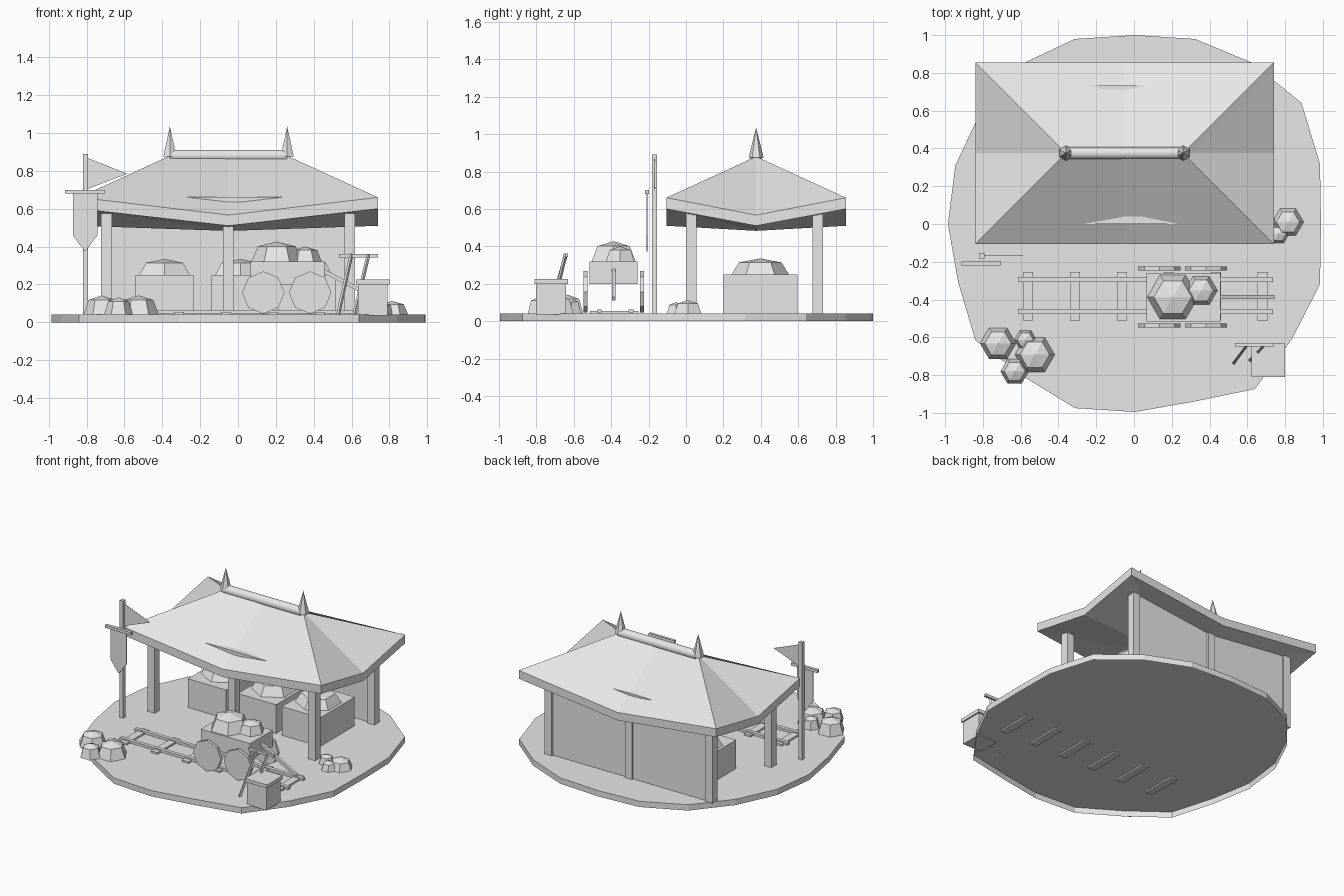
import bpy, bmesh, math
from mathutils import Vector

if "Cube" in bpy.data.objects:
    bpy.data.objects.remove(bpy.data.objects["Cube"])

mat = bpy.data.materials.new("light_grey")
mat.diffuse_color = (0.8, 0.8, 0.8, 1)
mat.use_nodes = True
mat.node_tree.nodes["Principled BSDF"].inputs["Base Color"].default_value = mat.diffuse_color
SHIFT = Vector((0.005, 0, 0))  # centres the whole model


def mesh(name, verts, faces, fix=True):
    bm = bmesh.new()
    vs = [bm.verts.new(Vector(v) + SHIFT) for v in verts]
    for f in faces:
        bm.faces.new([vs[i] for i in f])
    if fix:
        bmesh.ops.recalc_face_normals(bm, faces=bm.faces)
    me = bpy.data.meshes.new(name)
    bm.to_mesh(me)
    bm.free()
    me.materials.append(mat)
    ob = bpy.data.objects.new(name, me)
    bpy.context.collection.objects.link(ob)
    return ob


def prism(name, low, high, bottom=True):
    """Solid joining two rings with the same number of points."""
    n = len(low)
    faces = [(i, (i + 1) % n, n + (i + 1) % n, n + i) for i in range(n)]
    faces.append(tuple(range(n, 2 * n)))
    if bottom:
        faces.append(tuple(reversed(range(n))))
    return mesh(name, list(low) + list(high), faces, fix=bottom)


def box(name, x0, x1, y0, y1, z0, z1):
    ring = [(x0, y0), (x1, y0), (x1, y1), (x0, y1)]
    return prism(name, [(x, y, z0) for x, y in ring], [(x, y, z1) for x, y in ring])


def bar(name, a, b, r, n=4, turn=math.pi / 4):
    """Straight rod between two points."""
    a, b = Vector(a), Vector(b)
    q = (b - a).to_track_quat('Z', 'Y')
    ring = [q @ Vector((r * math.cos(turn + i * math.tau / n),
                        r * math.sin(turn + i * math.tau / n), 0)) for i in range(n)]
    return prism(name, [a + p for p in ring], [b + p for p in ring])


def dome(name, x, y, z, r, h, turn=0.0, n=6):
    """Low-poly lump: wide base ring, smaller shoulder ring, apex."""
    vs = []
    for rr, zz in ((r, z), (r * 0.74, z + h * 0.76)):
        vs += [(x + rr * math.cos(turn + i * math.tau / n),
                y + rr * math.sin(turn + i * math.tau / n), zz) for i in range(n)]
    vs.append((x, y, z + h))
    fs = [tuple(range(n))]
    for i in range(n):
        j = (i + 1) % n
        fs += [(i, j, n + j, n + i), (n + i, n + j, 2 * n)]
    return mesh(name, vs, fs)


# Ground slab: uneven 20-sided disc with a skirt, open underneath
radii = [0.985, 1.03, 1.09, 1.055, 1.03, 1.0, 1.03, 1.04, 1.01, 1.0,
         0.99, 0.985, 1.045, 1.0, 1.025, 0.995, 0.99, 1.08, 1.03, 1.03]
disc = [(r * math.cos(i * math.tau / 20), r * math.sin(i * math.tau / 20))
        for i, r in enumerate(radii)]
prism("ground_slab", [(x, y, 0) for x, y in disc], [(x, y, 0.042) for x, y in disc],
      bottom=False)

# Posts, back wall and eave beams
for x in (-0.729, -0.085, 0.557):
    for y in (0.0, 0.676):
        box("post", x, x + 0.057, y, y + 0.057, 0.042, 0.6 if x != -0.085 else 0.52)
box("back_wall", -0.70, 0.59, 0.695, 0.72, 0.042, 0.57)
for y in (0.0, 0.678):
    box("eave_beam", -0.725, 0.615, y, y + 0.055, 0.60, 0.661)

# Hipped roof with sagging eaves: 8 rim points, ridge above, keel point below
cx, cy, hx, hy = -0.055, 0.375, 0.79, 0.48
rim = [(-1, -1), (0, -1), (1, -1), (1, 0), (1, 1), (0, 1), (-1, 1), (-1, 0)]
verts = []
for corner, mid in ((0.66, 0.567), (0.60, 0.51)):
    verts += [(cx + sx * hx, cy + sy * hy, corner if sx * sy else mid) for sx, sy in rim]
verts += [(cx - 0.31, cy, 0.88), (cx, cy, 0.88), (cx + 0.31, cy, 0.88), (cx, cy, 0.483)]
L, M, R, K = 16, 17, 18, 19
faces = [(0, 1, M, L), (1, 2, R, M), (2, 3, R), (3, 4, R),
         (4, 5, M, R), (5, 6, L, M), (6, 7, L), (7, 0, L)]
for i in range(8):
    j = (i + 1) % 8
    faces += [(i, 8 + i, 8 + j, j), (8 + j, 8 + i, K)]
mesh("roof", verts, faces, fix=False)

# Ridge roll and end spikes
ridge = bar("ridge_roll", (cx - 0.31, cy, 0.88), (cx + 0.31, cy, 0.88), 0.033, 12)
for p in ridge.data.polygons:
    p.use_smooth = len(p.vertices) == 4
for s in (-1, 1):
    ring = [(cx + s * 0.31 + 0.04 * math.sin(i * math.tau / 6),
             cy + 0.04 * math.cos(i * math.tau / 6), 0.875) for i in range(6)]
    mesh("ridge_spike", ring + [(cx + s * 0.31, cy, 1.035)],
         [(i, (i + 1) % 6, 6) for i in range(6)] + [tuple(range(6))])

# Crates heaped with ore
for x in (-0.393, 0.007, 0.36):
    box("crate", x - 0.153, x + 0.153, 0.2, 0.595, 0.042, 0.25)
    dome("crate_heap", x, 0.397, 0.25, 0.153, 0.085, math.pi / 6)

# Track: sleepers and rails
for i in range(6):
    x = -0.566 + i * 0.2486
    box("sleeper", x - 0.027, x + 0.027, -0.512, -0.255, 0.032, 0.055)
for y in (-0.477, -0.307):
    box("rail", -0.62, 0.73, y, y + 0.026, 0.045, 0.063)

# Cart: body, wheels, load and tow pole
box("cart_body", 0.06, 0.453, -0.515, -0.26, 0.2, 0.32)
for x in (0.129, 0.376):
    for y in (-0.547, -0.245):
        bar("cart_wheel", (x, y, 0.157), (x, y + 0.02, 0.157), 0.112, 8, 0)
dome("cart_load", 0.2, -0.387, 0.32, 0.135, 0.107)
dome("cart_load_small", 0.35, -0.352, 0.32, 0.087, 0.08)
bar("cart_pole", (0.44, -0.387, 0.275), (0.735, -0.387, 0.12), 0.014)

# Tool bin with tools
box("bin", 0.63, 0.785, -0.802, -0.642, 0.035, 0.2)
box("bin_rim", 0.618, 0.795, -0.81, -0.632, 0.2, 0.225)
box("pick_head", 0.53, 0.735, -0.648, -0.63, 0.343, 0.362)
bar("tool_handle", (0.524, -0.735, 0.04), (0.595, -0.64, 0.36), 0.01)
bar("tool_handle", (0.61, -0.72, 0.04), (0.685, -0.643, 0.36), 0.01)

# Flag pole with pennant, crossbar and hanging banner
box("flag_pole", -0.825, -0.797, -0.182, -0.154, 0.042, 0.89)
box("crossbar", -0.918, -0.708, -0.22, -0.198, 0.68, 0.70)


def cloth(name, outline, y, t):
    prism(name, [(x, y, z) for x, z in outline], [(x, y + t, z) for x, z in outline])


cloth("pennant", [(-0.8, 0.868), (-0.8, 0.705), (-0.59, 0.785)], -0.169, 0.002)
cloth("banner", [(-0.878, 0.685), (-0.878, 0.46), (-0.813, 0.373),
                 (-0.748, 0.46), (-0.748, 0.685)], -0.212, 0.006)

# Loose rocks on the ground
for x, y, r, h in ((-0.725, -0.632, 0.095, 0.1), (-0.58, -0.613, 0.058, 0.08),
                   (-0.53, -0.692, 0.105, 0.1), (-0.637, -0.78, 0.075, 0.09),
                   (0.81, 0.01, 0.083, 0.07), (0.76, -0.053, 0.055, 0.06),
                   (0.69, 0.02, 0.055, 0.06)):
    dome("rock", x, y, 0.042, r, h)
